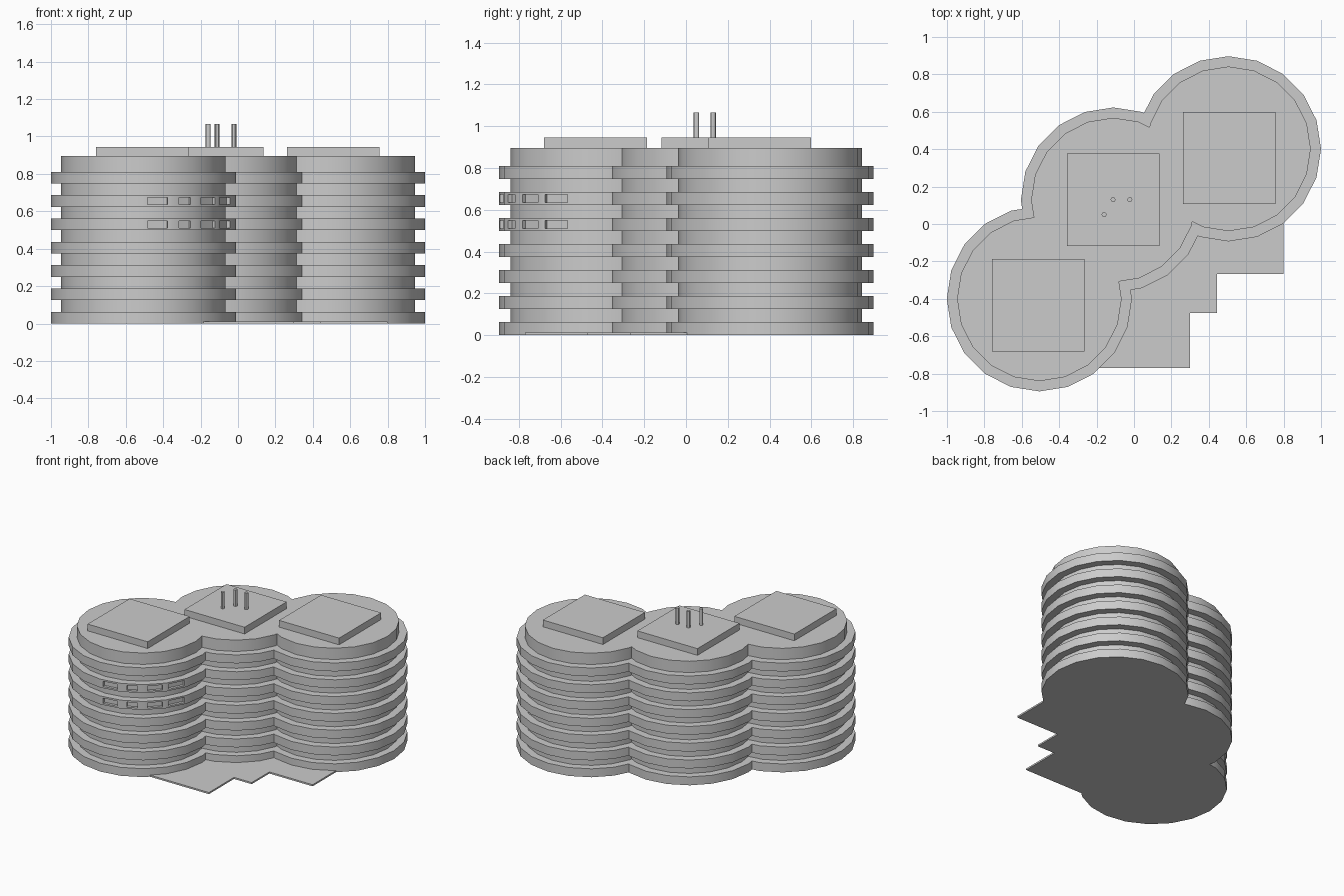
import bpy
import bmesh
from math import radians, sin, cos, pi
from mathutils import Matrix, Vector

if "Cube" in bpy.data.objects:
    bpy.data.objects.remove(bpy.data.objects["Cube"], do_unlink=True)

TOWERS = [(-0.506, -0.4), (-0.11, 0.128), (0.505, 0.402)]
SIDES = 20
BAND_R, WALL_R = 0.495, 0.44
PITCH, BAND_H = 0.1247, 0.0625
ROOF_Z = 0.895

concrete = bpy.data.materials.new("concrete grey")
concrete.use_nodes = True
grey = (0.6, 0.6, 0.6, 1)
concrete.diffuse_color = grey
concrete.node_tree.nodes["Principled BSDF"].inputs["Base Color"].default_value = grey


def add_object(name, bm):
    mesh = bpy.data.meshes.new(name)
    bmesh.ops.recalc_face_normals(bm, faces=bm.faces)
    bm.to_mesh(mesh)
    bm.free()
    mesh.materials.append(concrete)
    obj = bpy.data.objects.new(name, mesh)
    bpy.context.collection.objects.link(obj)
    return obj


def cylinder(name, xy, radius, z0, z1, sides=SIDES):
    bm = bmesh.new()
    place = Matrix.Translation((*xy, (z0 + z1) / 2))
    bmesh.ops.create_cone(bm, cap_ends=True, segments=sides, radius1=radius,
                          radius2=radius, depth=z1 - z0, matrix=place)
    return add_object(name, bm)


def box(name, center, size, turn=0):
    bm = bmesh.new()
    place = (Matrix.Translation(center) @ Matrix.Rotation(turn, 4, "Z")
             @ Matrix.Diagonal((*size, 1)))
    bmesh.ops.create_cube(bm, size=1, matrix=place)
    return add_object(name, bm)


def activate(obj):
    bpy.ops.object.select_all(action="DESELECT")
    obj.select_set(True)
    bpy.context.view_layer.objects.active = obj


def combine(obj, other, operation):
    mod = obj.modifiers.new(operation.lower(), "BOOLEAN")
    mod.operation, mod.object, mod.solver = operation, other, "EXACT"
    activate(obj)
    bpy.ops.object.modifier_apply(modifier=mod.name)
    bpy.data.objects.remove(other, do_unlink=True)


def smooth(obj):
    activate(obj)
    bpy.ops.object.shade_smooth_by_angle(angle=radians(30))


def triple_drum(name, radius, z0, z1):
    drum = cylinder(name, TOWERS[0], radius, z0, z1)
    for xy in TOWERS[1:]:
        combine(drum, cylinder("lobe", xy, radius, z0, z1), "UNION")
    return drum


# Recessed core wall
smooth(triple_drum("core_wall", WALL_R, 0, ROOF_Z))

# Projecting floor bands, two of them with windows cut into the front tower
WINDOW_WIDTHS = [0.108, 0.07, 0.104, 0.12]
for floor in range(7):
    z = floor * PITCH
    band = triple_drum(f"floor_band_{floor + 1}", BAND_R, z, z + BAND_H)
    if floor in (4, 5):
        for i, width in enumerate(WINDOW_WIDTHS):
            angle = -pi / 2 + (i + 0.5) * 2 * pi / SIDES
            reach = BAND_R * cos(pi / SIDES)
            center = Vector((*TOWERS[0], z + BAND_H / 2))
            center += reach * Vector((cos(angle), sin(angle), 0))
            cutter = box("window_cutter", center, (0.04, width, 0.038), angle)
            cutter.hide_render = True
            combine(band, cutter, "DIFFERENCE")
    smooth(band)

# Square plant rooms on the roofs
for name, x, y in [("front", -0.512, -0.434), ("middle", -0.111, 0.13), ("back", 0.509, 0.353)]:
    box(f"{name}_roof_block", (x, y, ROOF_Z + 0.025), (0.493, 0.493, 0.05))

# Masts on the middle roof
for i, xy in enumerate([(-0.16, 0.05), (-0.112, 0.13), (-0.022, 0.13)]):
    smooth(cylinder(f"roof_mast_{i + 1}", xy, 0.013, 0.94, 1.067, 12))

# Stepped paving at the entrance side
outline = [(-0.19, -0.77), (0.3, -0.77), (0.3, -0.475), (0.445, -0.475),
           (0.445, -0.268), (0.8, -0.268), (0.8, 0.005), (0.5, 0.1), (-0.1, -0.2), (-0.3, -0.5)]
bm = bmesh.new()
base = bm.faces.new([bm.verts.new((x, y, 0)) for x, y in outline])
raised = bmesh.ops.extrude_face_region(bm, geom=[base], use_keep_orig=True)["geom"]
bmesh.ops.translate(bm, vec=(0, 0, 0.012),
                    verts=[v for v in raised if isinstance(v, bmesh.types.BMVert)])
add_object("stepped_paving", bm)
